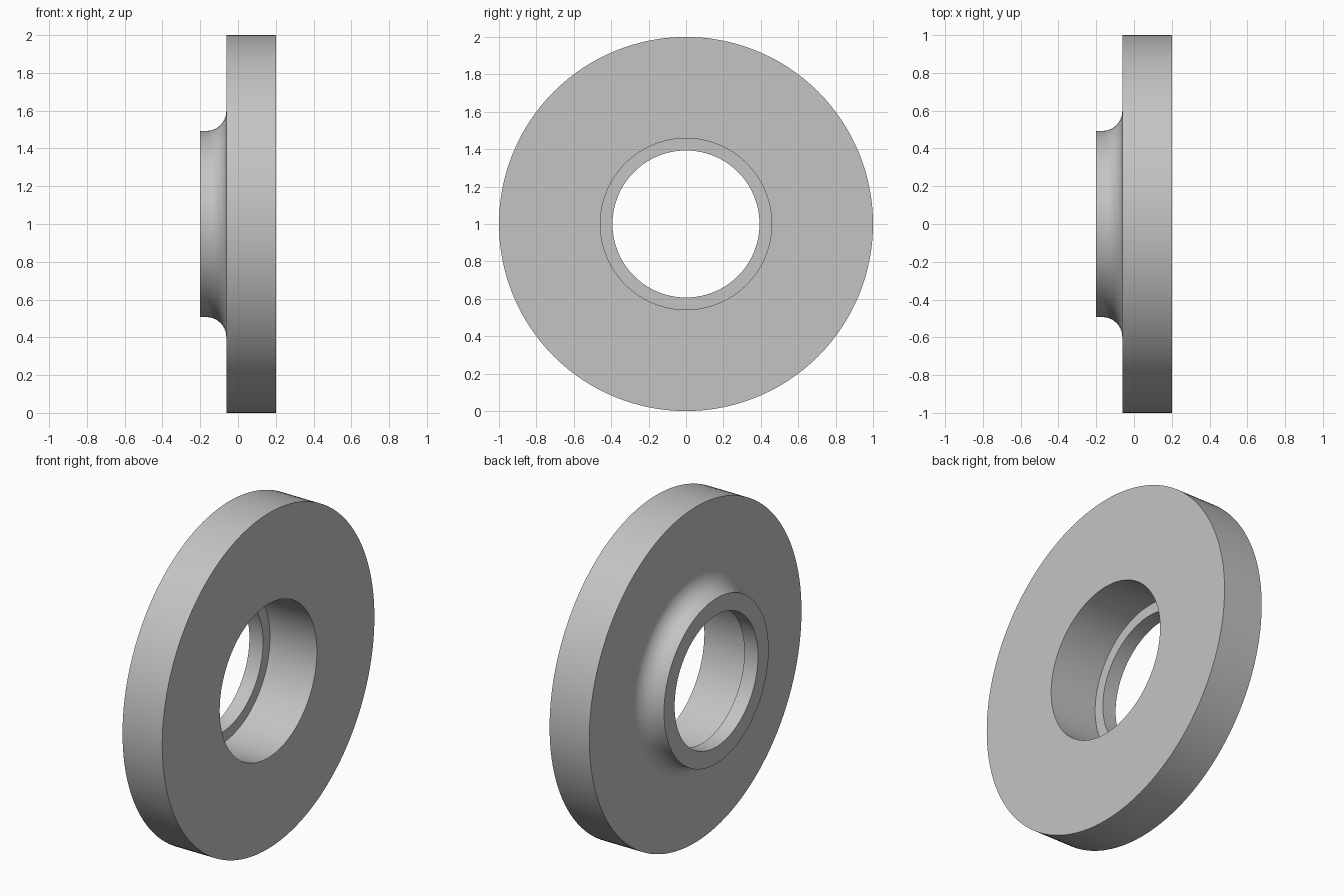
import bpy, bmesh, math
from mathutils import Vector

if "Cube" in bpy.data.objects:
    bpy.data.objects.remove(bpy.data.objects["Cube"])

SEGMENTS = 128
FILLET_STEPS = 14

# Plain grey metal
grey = bpy.data.materials.new("grey_metal")
grey.use_nodes = True
colour = (0.55, 0.55, 0.55, 1)
grey.diffuse_color = colour
grey.node_tree.nodes["Principled BSDF"].inputs["Base Color"].default_value = colour

# Half section as (x, radius): stepped bore, disc, filleted hub
hub_end, step, disc_back, disc_front = -0.2, -0.11, -0.062, 0.2
small_bore, large_bore, hub_radius, fillet = 0.393, 0.458, 0.493, 0.105
profile = [(hub_end, small_bore), (step, small_bore), (step, large_bore),
           (disc_front, large_bore), (disc_front, 1), (disc_back, 1)]
for i in range(FILLET_STEPS + 1):
    a = i / FILLET_STEPS * math.pi / 2
    profile.append((disc_back - fillet + fillet * math.cos(a),
                    hub_radius + fillet - fillet * math.sin(a)))
profile.append((hub_end, hub_radius))

# Revolve the closed section about the x axis
bm = bmesh.new()
verts = [bm.verts.new((x, 0, r)) for x, r in profile]
edges = [bm.edges.new((v, verts[(i + 1) % len(verts)])) for i, v in enumerate(verts)]
bmesh.ops.spin(bm, geom=verts + edges, cent=Vector(), axis=Vector((1, 0, 0)),
               angle=math.tau, steps=SEGMENTS, use_merge=True)
bmesh.ops.remove_doubles(bm, verts=bm.verts[:], dist=0.0001)
bmesh.ops.recalc_face_normals(bm, faces=bm.faces[:])
mesh = bpy.data.meshes.new("hubbed_flange")
bm.to_mesh(mesh)
bm.free()
mesh.materials.append(grey)

flange = bpy.data.objects.new("hubbed_flange", mesh)
flange.location.z = 1
bpy.context.collection.objects.link(flange)

# Smooth round surfaces, crisp rims
bpy.ops.object.select_all(action="DESELECT")
flange.select_set(True)
bpy.context.view_layer.objects.active = flange
bpy.ops.object.shade_smooth_by_angle(angle=math.radians(30))
